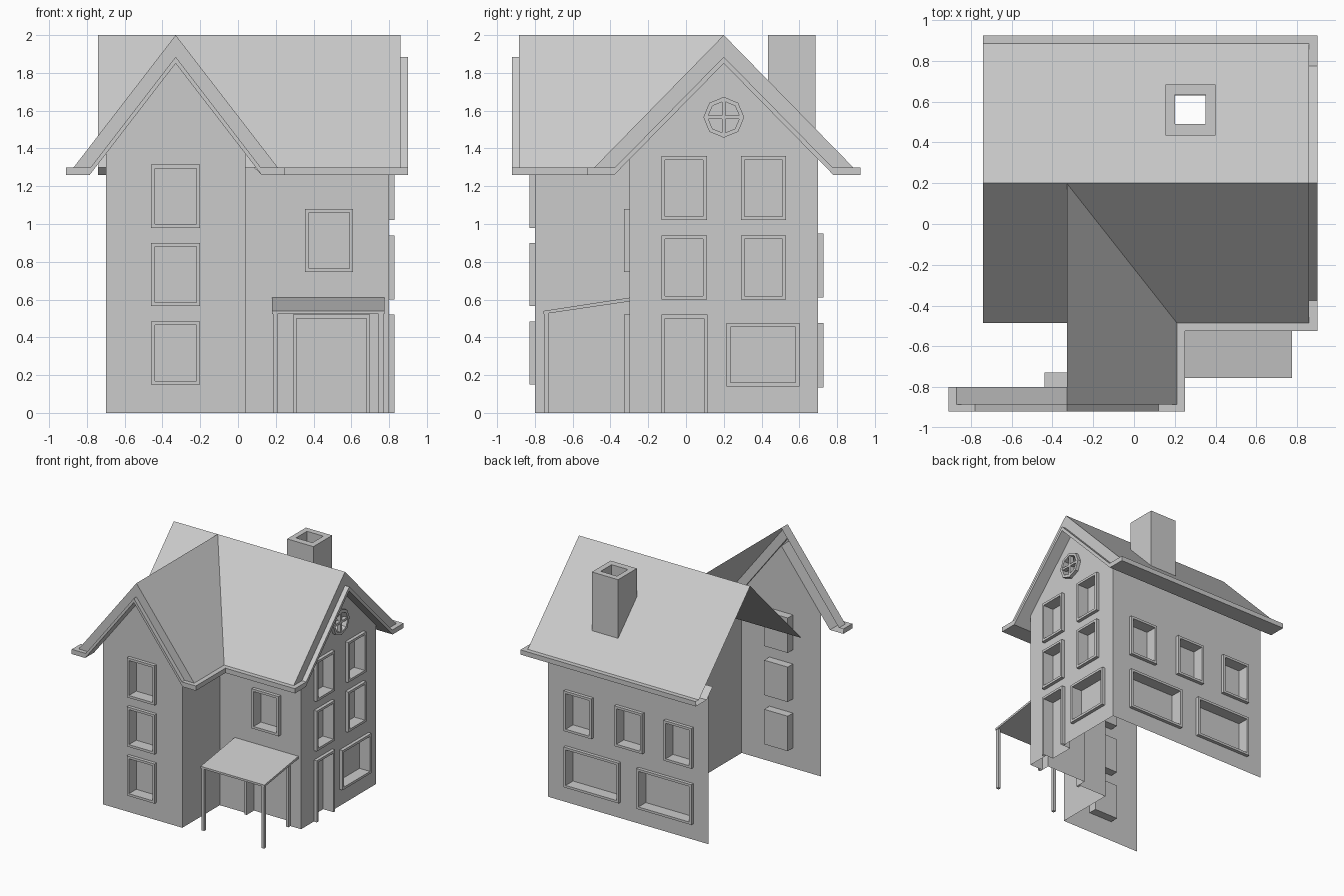
import bpy, bmesh
from math import cos, sin, pi
from mathutils import Vector

if "Cube" in bpy.data.objects:
    bpy.data.objects.remove(bpy.data.objects["Cube"])


def finish(name, bm):
    bmesh.ops.remove_doubles(bm, verts=bm.verts, dist=1e-4)
    bmesh.ops.recalc_face_normals(bm, faces=bm.faces)
    me = bpy.data.meshes.new(name)
    bm.to_mesh(me)
    bm.free()
    ob = bpy.data.objects.new(name, me)
    bpy.context.collection.objects.link(ob)
    return ob


def loft(bm, a, b, closed=False):
    """Quads between two matching point lists."""
    va, vb = [bm.verts.new(p) for p in a], [bm.verts.new(p) for p in b]
    n = len(a)
    for i in range(n if closed else n - 1):
        j = (i + 1) % n
        bm.faces.new((va[i], va[j], vb[j], vb[i]))


def sheet(name, outline, holes, place):
    """Flat panel with holes, filled in 2D and then placed in space."""
    bm = bmesh.new()
    edges = []
    for loop in [outline] + holes:
        vs = [bm.verts.new((u, v, 0)) for u, v in loop]
        edges += [bm.edges.new((vs[i - 1], vs[i])) for i in range(len(vs))]
    bmesh.ops.triangle_fill(bm, use_beauty=True, edges=edges, normal=(0, 0, 1))
    for v in bm.verts:
        v.co = Vector(place(v.co.x, v.co.y, 0))
    return finish(name, bm)


def rect(u0, u1, v0, v1):
    return [(u0, v0), (u1, v0), (u1, v1), (u0, v1)]


def opening(name, outer, inner, place, out=0.028, back=-0.07):
    """Raised frame, recess and pane."""
    bm = bmesh.new()
    n = len(outer)
    for i in range(n):
        j = (i + 1) % n
        if outer[i][1] == 0 and outer[j][1] == 0:
            continue
        for (la, da), (lb, db) in (((outer, 0), (outer, out)), ((outer, out), (inner, out)),
                                   ((inner, out), (inner, back))):
            loft(bm, [place(*la[i], da), place(*la[j], da)], [place(*lb[i], db), place(*lb[j], db)])
    bm.faces.new([bm.verts.new(place(*p, back)) for p in inner])
    return finish(name, bm)


def wall(name, u0, u1, top, place, windows=(), doors=(), extra=()):
    outline = [(u0, 0)]
    holes = list(extra)
    for k, (a, b, h) in enumerate(doors):
        i = (a + .02, b - .02, 0, h - .02)
        outline += [(i[0], 0), (i[0], i[3]), (i[1], i[3]), (i[1], 0)]
        opening(f"{name}_door_{k + 1}", rect(a, b, 0, h), rect(*i), place)
    outline += [(u1, 0)] + top
    for k, (a, b, c, d) in enumerate(windows):
        inner = rect(a + .02, b - .02, c + .02, d - .02)
        holes.append(inner)
        opening(f"{name}_window_{k + 1}", rect(a, b, c, d), inner, place)
    sheet(name, outline, holes, place)


# Ridge positions and roof sections: (distance from ridge, height)
RX, RY = -0.33, 0.20


def section(e, m, n, w):
    zw = 1.85 - 0.59 * w / n
    lip = e + 0.04
    return dict(zw=zw, roof=[(0, 2), (e, 1.3)],
                eave=[(e, 1.3), (lip, 1.3), (lip, 1.26), (n, 1.26), (w, zw)],
                top=[(0, 1.885), (m, 1.3), (e, 1.3), (lip, 1.3)],
                fascia=[(0, 1.885), (m, 1.3), (e, 1.3)],
                bottom=[(0, 1.85), (n, 1.26), (e, 1.26), (lip, 1.26)])


M = section(0.685, 0.575, 0.58, 0.50)
W = section(0.54, 0.45, 0.455, 0.37)

# Walls
front = lambda y0: (lambda u, v, d: (u, y0 - d, v))
side = lambda x0: (lambda u, v, d: (x0 + d, u, v))
rear = lambda u, v, d: (u, 0.70 + d, v)

wall("wing_front_wall", -0.70, 0.04, [(0.04, W["zw"]), (RX, 1.85), (-0.70, W["zw"])], front(-0.80),
     [(-0.46, -0.20, z, z + 0.335) for z in (0.15, 0.565, 0.98)])
wall("wing_side_wall", -0.80, -0.30, [(-0.30, W["zw"]), (-0.80, W["zw"])], side(0.04))
wall("main_front_wall", 0.04, 0.80, [(0.80, M["zw"]), (0.04, M["zw"])], front(-0.30),
     [(0.355, 0.61, 0.745, 1.08)], [(0.29, 0.70, 0.52)])

# Gable round window: octagon ring with a cross
ngon = lambda r: [(RY + r * cos(i * pi / 4), 1.565 + r * sin(i * pi / 4)) for i in range(8)]
wall("gable_wall", -0.30, 0.70, [(0.70, M["zw"]), (RY, 1.85), (-0.30, M["zw"])], side(0.80),
     [(y, y + 0.24, z, z + 0.34) for y in (-0.13, 0.29) for z in (0.60, 1.02)] + [(0.215, 0.60, 0.14, 0.475)],
     [(-0.13, 0.115, 0.52)], [ngon(0.085)])
opening("round_window", ngon(0.108), ngon(0.085), side(0.80))
wall("back_wall", -0.70, 0.80, [(0.80, M["zw"]), (-0.70, M["zw"])], rear,
     [(x, x + 0.26, 0.61, 0.95) for x in (-0.56, -0.10, 0.375)] +
     [(x, x + 0.515, 0.135, 0.475) for x in (-0.56, 0.12)])


def box(name, x0, x1, y0, y1, z0, z1):
    bm = bmesh.new()
    bmesh.ops.create_cube(bm, size=1)
    for v in bm.verts:
        v.co = Vector(((x0 + x1) / 2 + v.co.x * (x1 - x0), (y0 + y1) / 2 + v.co.y * (y1 - y0),
                       (z0 + z1) / 2 + v.co.z * (z1 - z0)))
    return finish(name, bm)


box("round_window_bar_vertical", 0.79, 0.825, RY - .009, RY + .009, 1.48, 1.65)
box("round_window_bar_horizontal", 0.79, 0.825, RY - .085, RY + .085, 1.556, 1.574)

# Main roof slopes, the rear one pierced by the chimney flue
slope_z = lambda y: 2 - abs(y - RY) * 0.7 / 0.685
on_roof = lambda u, v, d: (u, v, slope_z(v))
flue = rect(0.20, 0.352, 0.49, 0.635)
sheet("main_roof_rear", rect(-0.74, 0.86, RY, RY + 0.685), [flue], on_roof)
sheet("main_roof_front", rect(-0.74, 0.86, RY - 0.685, RY), [], on_roof)

# Main eaves: rear runs straight, front is mitred into the wing
mp = lambda x, s: (lambda t, z: (x, RY + s * t, z))
wp = lambda y, s: (lambda t, z: (RX + s * t, y, z))
at = lambda f, pts: [f(*p) for p in pts]
valley = lambda key: [(RX + w[0], RY - m[0], m[1]) for w, m in zip(W[key], M[key])]
# the mitre keeps each run's own wall height
bm = bmesh.new()
loft(bm, at(mp(-0.74, 1), M["eave"]), at(mp(0.90, 1), M["eave"]))
loft(bm, valley("eave"), at(mp(0.90, -1), M["eave"]))
finish("main_eaves", bm)

# Wing roof and eaves
bm = bmesh.new()
loft(bm, at(wp(-0.885, 1), W["roof"]), valley("roof"))
loft(bm, at(wp(-0.885, -1), W["roof"]), at(wp(-0.80, -1), W["roof"]))
finish("wing_roof", bm)
bm = bmesh.new()
wing_valley = [(x, y, p[1]) for (x, y, z), p in zip(valley("eave"), W["eave"])]
loft(bm, at(wp(-0.92, 1), W["eave"]), wing_valley)
loft(bm, at(wp(-0.92, -1), W["eave"]), at(wp(-0.80, -1), W["eave"]))
finish("wing_eaves", bm)


# Gable trims: fascia, projecting lip and soffit
def gable_trim(name, S, plane, p_roof, p_lip, p_wall):
    bm = bmesh.new()
    for s in (1, -1):
        r, l, w = plane(p_roof, s), plane(p_lip, s), plane(p_wall, s)
        (t0, z0), (t1, z1), (t2, z2) = S["fascia"]
        ring = [(0, 2), (t2, 1.3), (t1, z1), (t0, z0)]
        bm.faces.new([bm.verts.new(r(*p)) for p in ring])
        loft(bm, at(r, S["top"]), at(l, S["top"]))
        loft(bm, at(l, S["top"]), at(l, S["bottom"]))
        loft(bm, at(l, S["bottom"]), at(w, S["bottom"]))
        # short return behind the eave corner
        tip = S["bottom"][3][0]
        loft(bm, [l(tip, 1.3), l(tip, 1.26)], [w(tip, 1.3), w(tip, 1.26)])
    finish(name, bm)


gable_trim("main_gable_trim", M, mp, 0.86, 0.90, 0.80)
gable_trim("wing_gable_trim", W, wp, -0.885, -0.92, -0.80)

# Chimney: outer shell, rim and flue
bm = bmesh.new()
outer = rect(0.155, 0.40, 0.435, 0.685)
up = lambda loop: [(x, y, 2.0) for x, y in loop]
down = lambda loop: [(x, y, slope_z(y)) for x, y in loop]
loft(bm, down(outer), up(outer), True)
loft(bm, up(outer), up(flue), True)
loft(bm, up(flue), down(flue), True)
finish("chimney", bm)

# Porch canopy and posts
bm = bmesh.new()
prof = [(-0.755, 0.54), (-0.755, 0.523), (-0.30, 0.59), (-0.30, 0.61)]
ends = [[(x, y, z) for y, z in prof] for x in (0.18, 0.775)]
loft(bm, *ends, True)
for e in ends:
    bm.faces.new([bm.verts.new(p) for p in e])
finish("porch_canopy", bm)
for side_name, x in (("left", 0.185), ("right", 0.745)):
    box(f"porch_post_{side_name}", x, x + 0.025, -0.752, -0.727, 0, 0.528)
